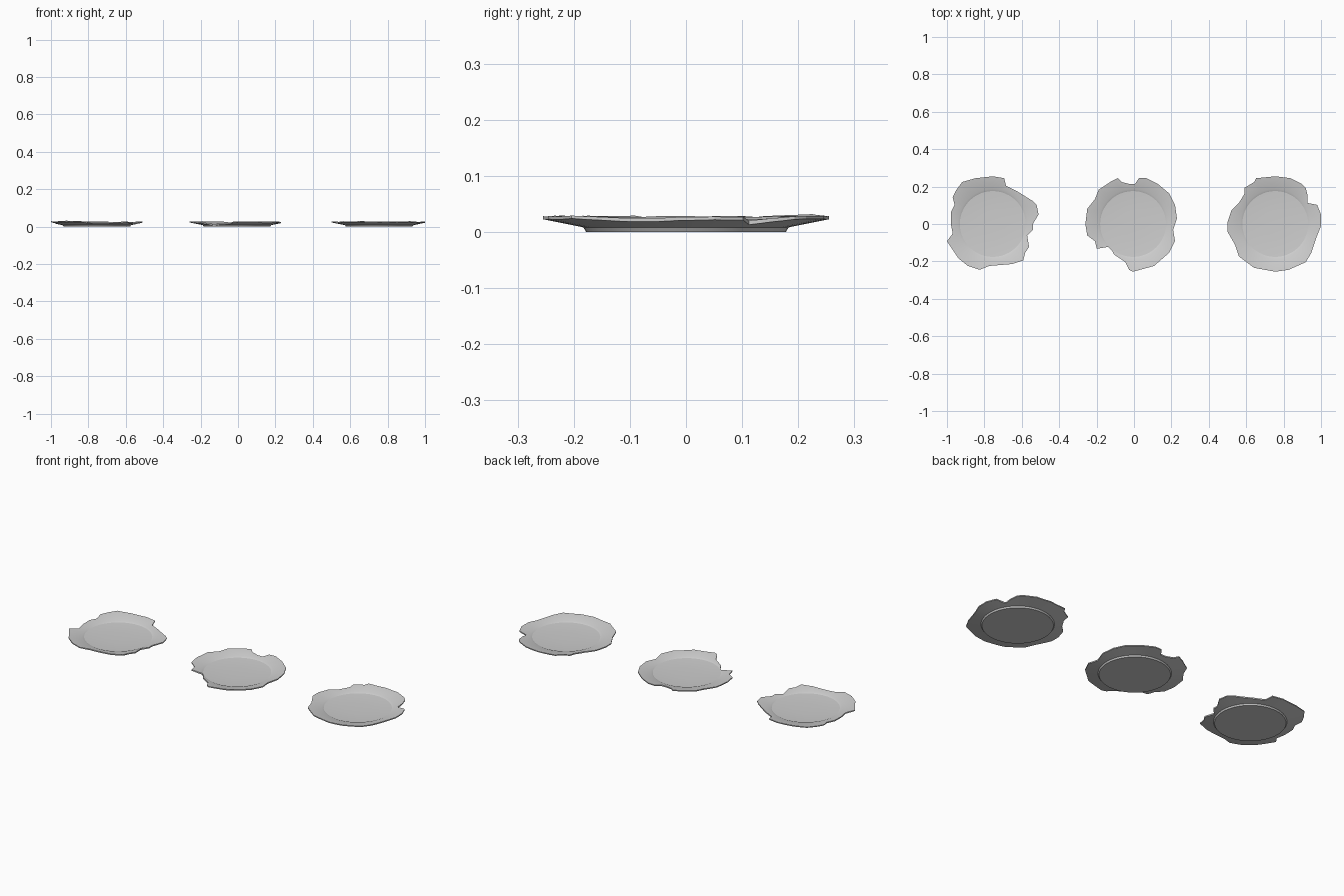
import bpy
import bmesh
from math import radians, tau
from mathutils import Vector

if "Cube" in bpy.data.objects:
    bpy.data.objects.remove(bpy.data.objects["Cube"], do_unlink=True)

UNIT = 0.0102  # outline units to scene units

china = bpy.data.materials.new("pale_grey_china")
china.use_nodes = True
china.diffuse_color = (0.62, 0.62, 0.62, 1)
china.node_tree.nodes["Principled BSDF"].inputs["Base Color"].default_value = china.diffuse_color

# Plate section: base, foot ring, flared underside, rim, shallow bowl
SECTION = [(0, 0), (0.178, 0), (0.183, 0.008), (0.28, 0.0276), (0.28, 0.032),
           (0.187, 0.017), (0.176, 0.0125), (0.13, 0.0095), (0.07, 0.008), (0, 0.0075)]

# Chipped rim outlines, clockwise from the back left
LEFT_CHIPS = [(-19, 18), (-16, 22), (-9, 24), (0, 25), (6, 24), (7, 20), (13, 17),
              (21, 12), (23, 10), (24, 5), (21, 0), (21, -3), (18, -6), (19, -12),
              (17, -15), (16, -19), (10, -21), (-2, -22), (-7, -24), (-13, -22),
              (-18, -18), (-24, -9), (-21, -5), (-22, 0), (-22, 6), (-20, 10), (-21, 14)]
MIDDLE_CHIPS = [(-8, 24), (-6, 22), (-2, 21), (1, 21), (3, 24), (7, 24), (13, 21),
                (19, 16), (22, 10), (23, 3), (21, -3), (22, -9), (19, -15), (11, -22),
                (0, -25), (-2, -24), (-4, -20), (-10, -16), (-11, -14), (-13, -12),
                (-19, -13), (-20, -9), (-24, -6), (-25, 0), (-24, 8), (-20, 13),
                (-18, 18), (-12, 22)]
RIGHT_CHIPS = [(-11, 22), (-10, 24), (0, 25), (8, 24), (14, 21), (16, 19), (17, 15),
               (17, 11), (22, 10), (24, 5), (24, -1), (22, -6), (19, -15), (16, -20),
               (7, -24), (0, -25), (-11, -23), (-19, -17), (-21, -11), (-25, -4),
               (-25, 1), (-23, 7), (-19, 11), (-16, 16), (-16, 19)]


def to_object(bm, name, x):
    bmesh.ops.recalc_face_normals(bm, faces=bm.faces)
    mesh = bpy.data.meshes.new(name)
    bm.to_mesh(mesh)
    bm.free()
    mesh.materials.append(china)
    obj = bpy.data.objects.new(name, mesh)
    obj.location.x = x
    bpy.context.collection.objects.link(obj)
    return obj


def turned_plate(name, x):
    bm = bmesh.new()
    verts = [bm.verts.new((r, 0, z)) for r, z in SECTION]
    edges = [bm.edges.new(pair) for pair in zip(verts, verts[1:])]
    bmesh.ops.spin(bm, geom=verts + edges, cent=(0, 0, 0), axis=(0, 0, 1),
                   angle=tau, steps=48, use_merge=False)
    bmesh.ops.remove_doubles(bm, verts=bm.verts, dist=0.0001)
    return to_object(bm, name, x)


def outline_prism(name, x, outline):
    bm = bmesh.new()
    face = bm.faces.new([bm.verts.new((px * UNIT, py * UNIT, -0.1)) for px, py in outline])
    top = bmesh.ops.extrude_face_region(bm, geom=[face])["geom"]
    bmesh.ops.translate(bm, vec=Vector((0, 0, 0.2)),
                        verts=[v for v in top if isinstance(v, bmesh.types.BMVert)])
    return to_object(bm, name, x)


def broken_plate(name, x, outline):
    plate = turned_plate(name, x)
    cutter = outline_prism(name + "_cutter", x, outline)
    cutter.hide_render = True
    chip = plate.modifiers.new("chipped_rim", "BOOLEAN")
    chip.operation = "INTERSECT"
    chip.solver = "EXACT"
    chip.object = cutter
    bpy.ops.object.select_all(action="DESELECT")
    plate.select_set(True)
    bpy.context.view_layer.objects.active = plate
    bpy.ops.object.modifier_apply(modifier=chip.name)
    bpy.data.objects.remove(cutter, do_unlink=True)
    bpy.ops.object.shade_smooth_by_angle(angle=radians(18))


broken_plate("left_broken_plate", -0.755, LEFT_CHIPS)
broken_plate("middle_broken_plate", -0.005, MIDDLE_CHIPS)
broken_plate("right_broken_plate", 0.755, RIGHT_CHIPS)
